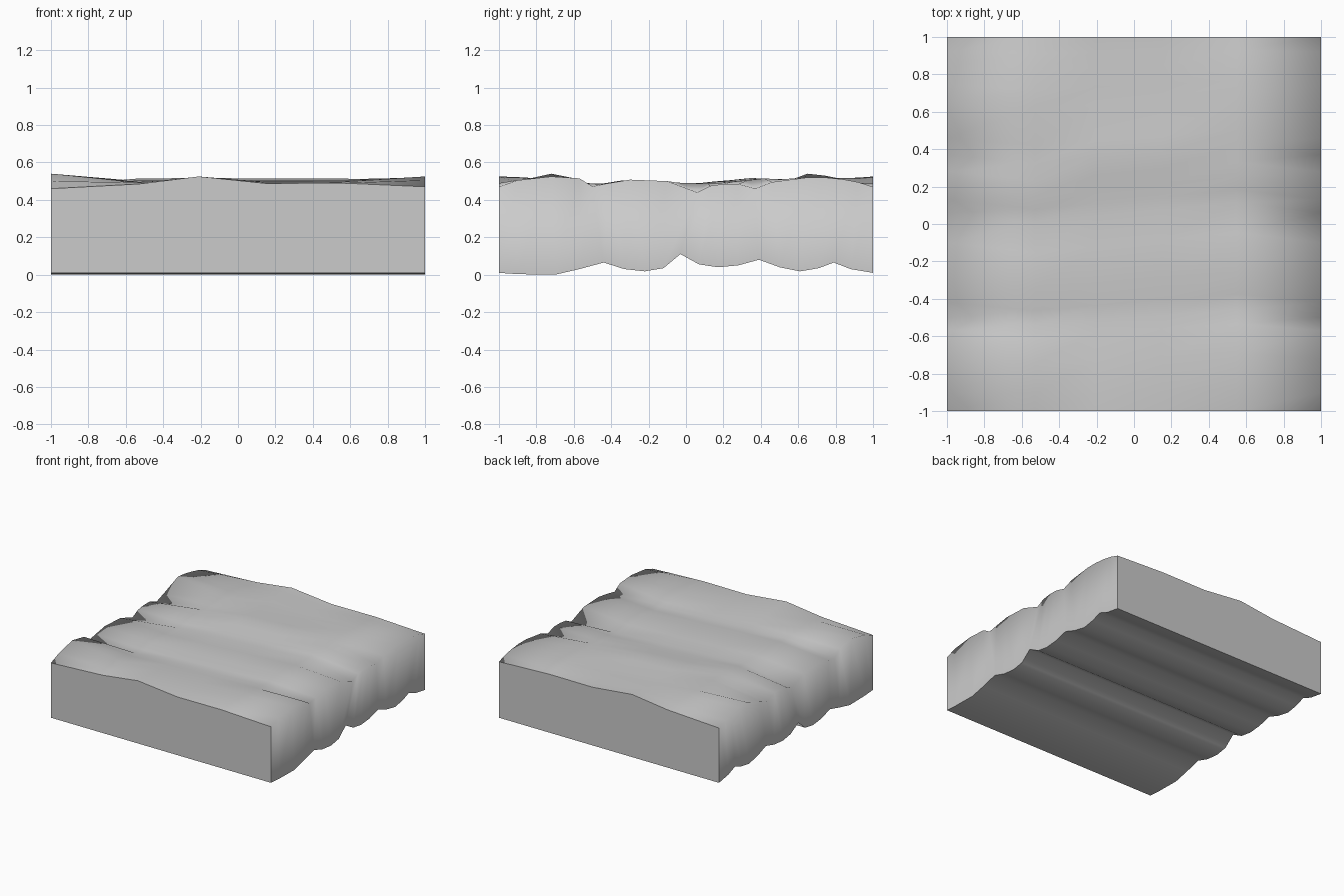
import bpy
import bmesh

cube = bpy.data.objects.get("Cube")
if cube:
    bpy.data.objects.remove(cube)

# Column positions and the crest heights along the two flat end walls
COLUMNS = [-1, -.53, -.21, .15, .55, 1]
END_CREST = [.46, .485, .525, .488, .49, .47]

# Rows: underside y, underside z, top y, top z at left wall, middle, right wall
ROWS = [
    (-1, .01, -1, .46, .495, .47),
    (-.9, .003, -.9, .50, .50, .505),
    (-.7, 0, -.72, .54, .50, .525),
    (-.57, .03, -.57, .51, .49, .515),
    (-.44, .065, -.5, .46, .485, .472),
    (-.33, .03, -.42, .475, .485, .488),
    (-.22, .018, -.3, .495, .503, .508),
    (-.12, .035, -.1, .485, .492, .5),
    (-.03, .11, .06, .43, .487, .44),
    (.07, .055, .13, .465, .49, .475),
    (.17, .04, .2, .475, .498, .485),
    (.28, .05, .28, .475, .505, .485),
    (.39, .08, .37, .44, .515, .46),
    (.5, .04, .46, .47, .51, .495),
    (.61, .018, .65, .54, .503, .52),
    (.71, .035, .74, .53, .5, .52),
    (.79, .065, .84, .51, .5, .51),
    (.88, .03, .92, .49, .495, .495),
    (1, .01, 1, .46, .495, .47),
]


def top_point(row, i):
    """Point on the weathered upper surface."""
    _, _, y, left, middle, right = row
    x = COLUMNS[i]
    if abs(y) == 1:
        return x, y, END_CREST[i]
    if i == 0:
        return x, y, left
    if i == len(COLUMNS) - 1:
        return x, y, right
    z = middle + (END_CREST[i] - .495) * abs(y) ** 3
    # Gullies slant a little as they run inward
    return x, y + .1 * x * (1 - y * y), z


bm = bmesh.new()
top = [[bm.verts.new(top_point(r, i)) for i in range(len(COLUMNS))] for r in ROWS]
base = [[bm.verts.new((x, r[0], r[1])) for x in COLUMNS] for r in ROWS]
last_row, last_col = len(ROWS) - 1, len(COLUMNS) - 1

# Upper surface and fluted underside
for j in range(last_row):
    for i in range(last_col):
        for grid in (top, base):
            bm.faces.new((grid[j][i], grid[j][i + 1], grid[j + 1][i + 1], grid[j + 1][i]))

# Flat end walls
end_faces = []
for j in (0, last_row):
    for i in range(last_col):
        end_faces.append(bm.faces.new((base[j][i], base[j][i + 1], top[j][i + 1], top[j][i])))

# Side walls, shaded continuously with the upper surface
for i in (0, last_col):
    for j in range(last_row):
        bm.faces.new((base[j][i], base[j + 1][i], top[j + 1][i], top[j][i]))

bmesh.ops.recalc_face_normals(bm, faces=bm.faces[:])
for face in bm.faces:
    face.smooth = True

# Hard edges around the end walls and the underside rim
for face in end_faces:
    for edge in face.edges:
        if any(f not in end_faces for f in edge.link_faces):
            edge.smooth = False
for j in range(last_row):
    for i in (0, last_col):
        bm.edges.get((base[j][i], base[j + 1][i])).smooth = False

mesh = bpy.data.meshes.new("rock_slab")
bm.to_mesh(mesh)
bm.free()

stone = bpy.data.materials.new("grey stone")
stone.use_nodes = True
GREY = (.6, .6, .6, 1)
stone.diffuse_color = GREY
stone.node_tree.nodes["Principled BSDF"].inputs["Base Color"].default_value = GREY
mesh.materials.append(stone)

slab = bpy.data.objects.new("rock_slab", mesh)
bpy.context.scene.collection.objects.link(slab)
